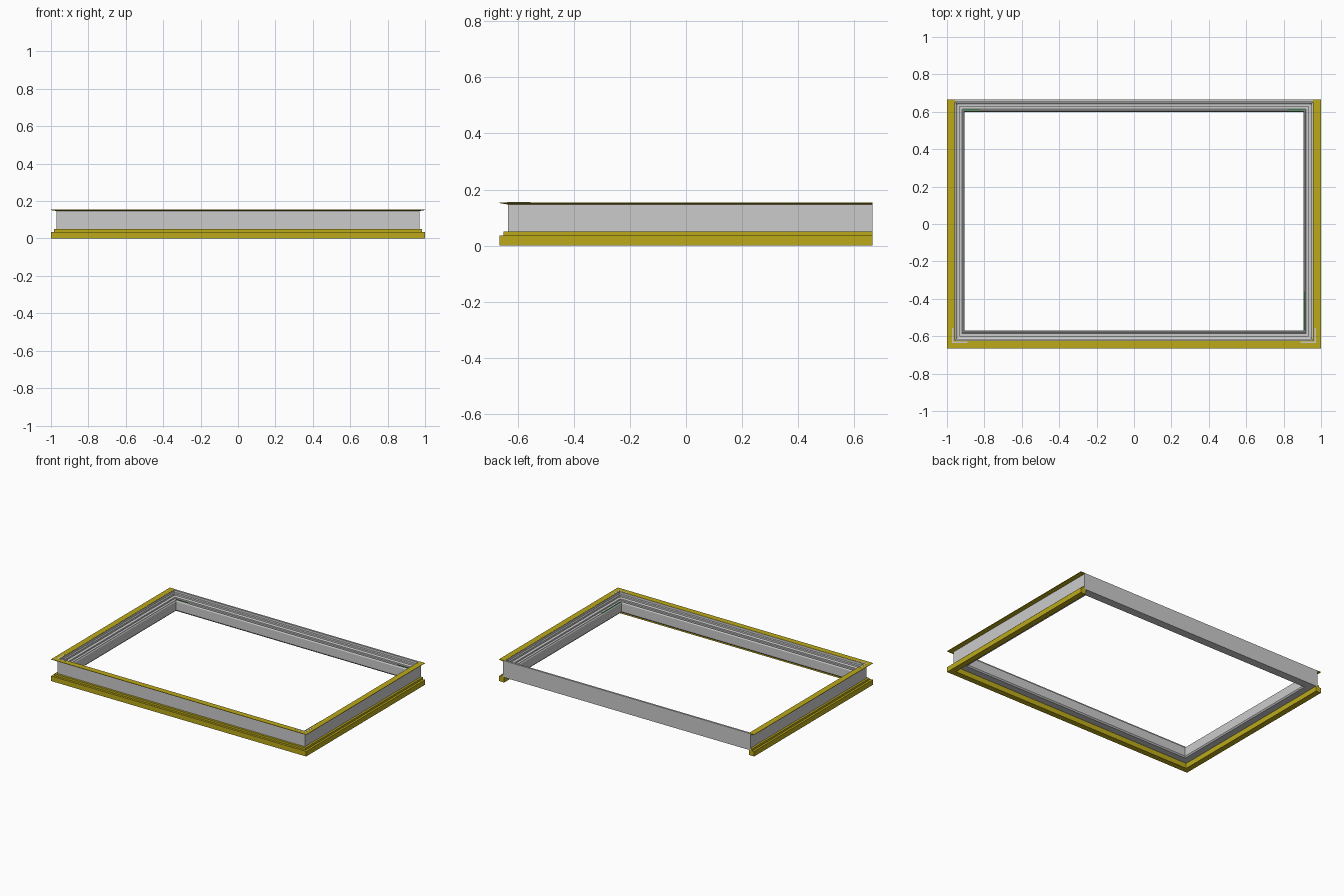
import bpy, bmesh

if "Cube" in bpy.data.objects:
    bpy.data.objects.remove(bpy.data.objects["Cube"])

X, Y, SHIFT = 1.0, 0.665, 0.03


def material(name, rgb):
    m = bpy.data.materials.new(name)
    m.diffuse_color = (*rgb, 1)
    m.use_nodes = True
    m.node_tree.nodes["Principled BSDF"].inputs["Base Color"].default_value = m.diffuse_color
    return m


yellow = material("yellow_trim", (0.50, 0.40, 0.01))
green = material("green_seal", (0.05, 0.45, 0.10))


def sweep(name, profile, closed, mat=None):
    """Sweep an (inset, z) profile round the frame; open sweeps leave out the back."""
    bm = bmesh.new()
    rings = []
    for sx, sy in ((-1, 1), (-1, -1), (1, -1), (1, 1)):
        ring = []
        for d, z in profile:
            if sy < 0:
                y = -Y + d
            else:
                y = Y + SHIFT - d if closed else Y
            ring.append(bm.verts.new((sx * (X - d), y, z)))
        rings.append(ring)
    n = len(profile)
    for k in range(4 if closed else 3):
        a, b = rings[k], rings[(k + 1) % 4]
        for i in range(n):
            j = (i + 1) % n
            bm.faces.new((a[i], a[j], b[j], b[i]))
    if not closed:
        bm.faces.new(rings[0])
        bm.faces.new(rings[3])
    return finish(name, bm, mat)


def finish(name, bm, mat):
    bmesh.ops.recalc_face_normals(bm, faces=bm.faces)
    me = bpy.data.meshes.new(name)
    bm.to_mesh(me)
    bm.free()
    ob = bpy.data.objects.new(name, me)
    bpy.context.collection.objects.link(ob)
    if mat:
        me.materials.append(mat)
    return ob


def box(name, lo, hi, mat=None):
    bm = bmesh.new()
    bmesh.ops.create_cube(bm, size=1)
    for v in bm.verts:
        v.co = [(l + h) / 2 + c * (h - l) for l, h, c in zip(lo, hi, v.co)]
    return finish(name, bm, mat)


# Grey frame: plain outer wall, stepped inner side, overhanging inner lip
sweep("frame_body", [
    (.03, .036), (.03, .154), (.043, .154), (.043, .138), (.05, .134),
    (.05, .122), (.056, .118), (.066, .118), (.066, .108), (.08, .108),
    (.086, .113), (.09, .113), (.095, .105), (.095, .045), (.088, .036)], True)

# Yellow trims along the front and both sides
sweep("top_flange", [(0, .152), (0, .155), (.042, .155), (.042, .152), (.03, .147)],
      False, yellow)
sweep("bottom_flange", [(0, 0), (0, .036), (.015, .036), (.015, .05), (.032, .05),
                        (.032, .036), (.04, .036), (.04, 0)], False, yellow)

# Small green seals in the back corners and light angle plates in the front ones
for side, s in (("left", -1), ("right", 1)):
    def span(a, b):
        return min(s * a, s * b), max(s * a, s * b)
    x0, x1 = span(.82, .913)
    box(side + "_corner_seal", (x0, .608, .108), (x1, .613, .116), green)
    x0, x1 = span(.89, .974)
    box(side + "_front_plate", (x0, -.637, .154), (x1, -.629, .1556))
    x0, x1 = span(.966, .974)
    box(side + "_side_plate", (x0, -.629, .154), (x1, -.555, .1556))
box("right_side_seal", (.908, -.57, .108), (.913, -.36, .116), green)
